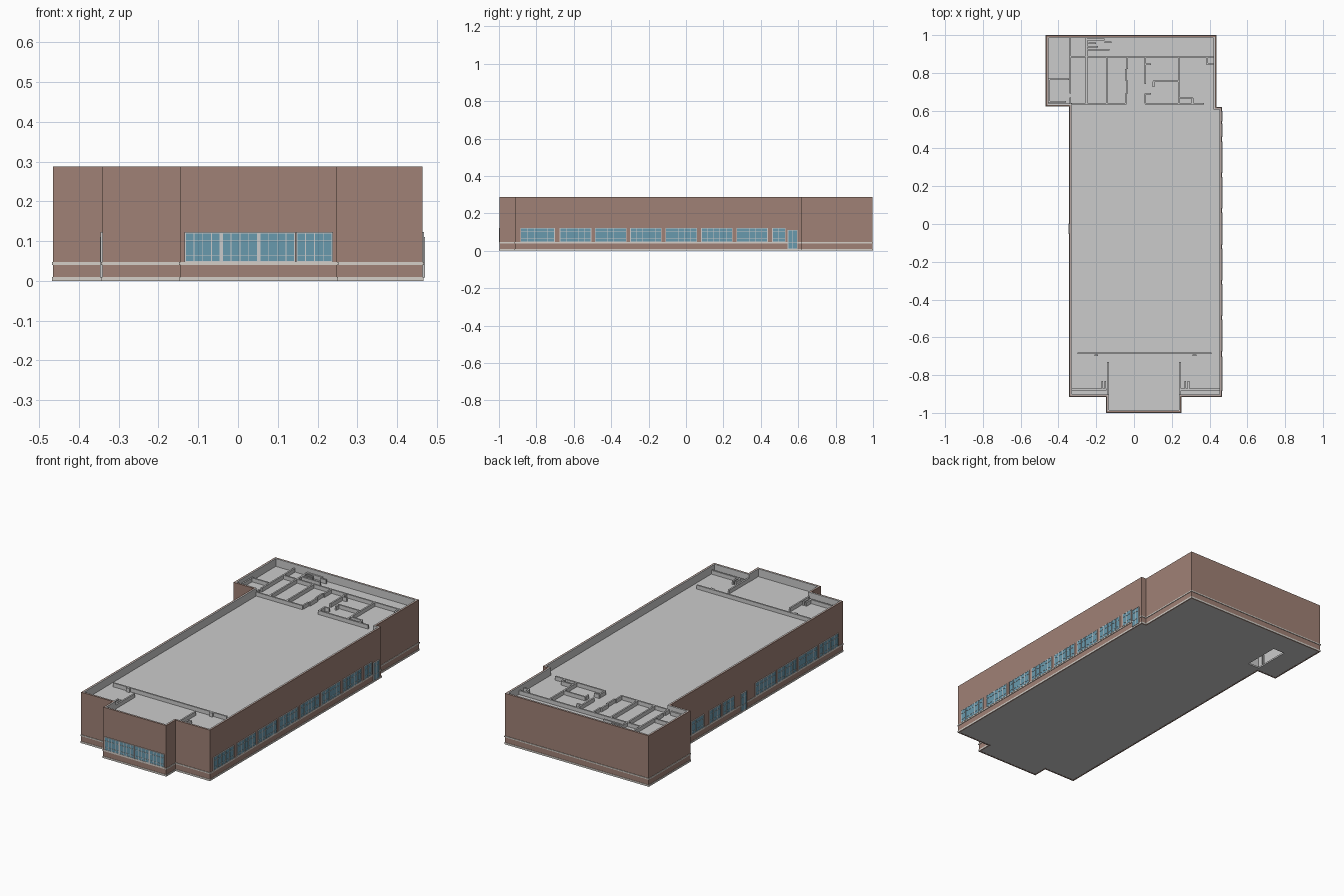
import bpy, bmesh
from mathutils import Vector

if "Cube" in bpy.data.objects:
    bpy.data.objects.remove(bpy.data.objects["Cube"])


def material(name, rgb):
    m = bpy.data.materials.new(name)
    m.diffuse_color = (*rgb, 1)
    m.use_nodes = True
    m.node_tree.nodes["Principled BSDF"].inputs["Base Color"].default_value = m.diffuse_color
    return m


BRICK = material("brick", (0.35, 0.22, 0.18))
STONE = material("pale_stone", (0.66, 0.62, 0.57))
GLASS = material("blue_glass", (0.14, 0.32, 0.42))
FRAME = material("window_frame", (0.58, 0.60, 0.60))

# Footprint, counter-clockwise: front bay, hall, rear block
PLAN = [(-.145, -.997), (.249, -.997), (.249, -.914), (.464, -.914),
        (.464, .617), (.434, .617), (.434, .997), (-.465, .997),
        (-.465, .625), (-.341, .625), (-.341, -.914), (-.145, -.914)]
TOP, ROOF = 0.287, 0.243


def finish(name, bm, mat=None):
    bmesh.ops.recalc_face_normals(bm, faces=bm.faces)
    me = bpy.data.meshes.new(name)
    bm.to_mesh(me)
    bm.free()
    ob = bpy.data.objects.new(name, me)
    if mat:
        me.materials.append(mat)
    bpy.context.collection.objects.link(ob)
    return ob


def offset(d):
    """Footprint pushed outwards by d (all corners are right angles)."""
    pts = [Vector(p) for p in PLAN]
    out = []
    for i, p in enumerate(pts):
        a = (p - pts[i - 1]).normalized()
        b = (pts[(i + 1) % len(pts)] - p).normalized()
        out.append(p + d * Vector((a.y + b.y, -a.x - b.x)))
    return out


def ring(name, d_out, d_in, z0, z1, mat=None):
    bm = bmesh.new()
    loops = [[bm.verts.new((p.x, p.y, z)) for p in offset(d)]
             for d, z in ((d_out, z0), (d_out, z1), (d_in, z1), (d_in, z0))]
    n = len(PLAN)
    for k in range(4):
        a, b = loops[k], loops[(k + 1) % 4]
        for i in range(n):
            j = (i + 1) % n
            bm.faces.new((a[i], a[j], b[j], b[i]))
    return finish(name, bm, mat)


def slab(name, d, z0, z1):
    bm = bmesh.new()
    f = bm.faces.new([bm.verts.new((p.x, p.y, z0)) for p in offset(d)])
    r = bmesh.ops.extrude_face_region(bm, geom=[f])
    vs = [v for v in r["geom"] if isinstance(v, bmesh.types.BMVert)]
    bmesh.ops.translate(bm, verts=vs, vec=(0, 0, z1 - z0))
    return finish(name, bm)


def add_box(bm, x0, x1, y0, y1, z0, z1):
    vs = bmesh.ops.create_cube(bm, size=1)["verts"]
    for v in vs:
        v.co = ((x0 + x1) / 2 + v.co.x * (x1 - x0),
                (y0 + y1) / 2 + v.co.y * (y1 - y0),
                (z0 + z1) / 2 + v.co.z * (z1 - z0))


# Outer shell: brick skin, grey lining, stone plinth and sill band
ring("brick_walls", 0, -.006, 0, TOP, BRICK)
ring("wall_lining", -.006, -.012, .002, TOP)
ring("plinth", .002, -.001, 0, .010, STONE)
ring("sill_band", .003, -.001, .040, .047, STONE)
slab("roof_deck", -.012, ROOF - .01, ROOF)

# Floor with stairwell opening
floor = slab("floor", -.005, .001, .010)
bm = bmesh.new()
add_box(bm, -.328, -.256, .65, .86, -.05, .05)
cutter = finish("stairwell_cutter", bm)
cutter.hide_render = True
cutter.display_type = 'WIRE'
mod = floor.modifiers.new("stairwell", 'BOOLEAN')
mod.object = cutter
mod.operation = 'DIFFERENCE'
mod.solver = 'EXACT'

# Inner partitions, standing just above the roof deck
H_WALLS = [(.885, -.341, .43), (.637, -.34, -.04), (.766, -.452, -.345),
           (.647, -.452, -.36), (.637, .058, .37), (.755, .10, .235),
           (.690, .058, .09), (.668, .235, .31), (.847, .385, .425),
           (.845, .058, .09), (.977, -.25, -.155), (.957, -.24, -.20),
           (.938, -.25, -.19), (.962, -.155, -.12), (.922, -.25, -.13),
           (-.685, -.30, .41), (-.695, -.21, -.19), (-.695, .31, .33),
           (-.876, -.33, -.145), (-.876, .25, .452)]
V_WALLS = [(-.337, .69, .985), (-.337, .63, .67), (-.251, .64, .985),
           (-.145, .64, .885), (-.043, .64, .69), (-.036, .69, .76),
           (-.043, .76, .82), (-.036, .82, .885), (-.450, .645, .766),
           (.060, .637, .69), (.060, .74, .885), (.237, .637, .885),
           (.103, .725, .755), (.310, .637, .668), (.387, .847, .885),
           (-.138, -.985, -.73), (.243, -.985, -.73), (-.168, -.876, -.83),
           (-.152, -.876, -.83), (.272, -.876, -.83), (.288, -.876, -.83)]
bm = bmesh.new()
T = .0045
for y, a, b in H_WALLS:
    add_box(bm, a, b, y - T, y + T, .005, ROOF + .022)
for x, a, b in V_WALLS:
    add_box(bm, x - T, x + T, a, b, .005, ROOF + .0215)
finish("partitions", bm)


def glazing(name, axis, pos, sign, units):
    """Framed panes on the wall plane axis = pos; unit = u0, u1, z0, z1, cols, rows."""
    glass, frame = bmesh.new(), bmesh.new()

    def put(bm, u0, u1, z0, z1, depth):
        w = sorted((pos - sign * .002, pos + sign * depth))
        if axis == 'x':
            add_box(bm, *w, u0, u1, z0, z1)
        else:
            add_box(bm, u0, u1, *w, z0, z1)

    for u0, u1, z0, z1, cols, rows in units:
        put(glass, u0, u1, z0, z1, .0025)
        for i in range(cols + 1):
            t = .002 if i in (0, cols) else .001
            u = u0 + (u1 - u0) * i / cols
            put(frame, u - t, u + t, z0 - .0015, z1 + .0015, .004)
        for r in (0, *rows, 1):
            t = .0015 if r in (0, 1) else .0008
            z = z0 + (z1 - z0) * r
            put(frame, u0, u1, z - t, z + t, .0038)
    finish(name + "_glass", glass, GLASS)
    finish(name + "_frames", frame, FRAME)


ROWS = (.22, .72)
# Front bay: four equal windows
glazing("front_windows", 'y', -.997, -1,
        [(-.133 + .0935 * i, -.133 + .0935 * i + .089, .049, .121, 4, ROWS) for i in range(4)])
# Long sides: window strips and doors
right = [(-.883, -.703), (-.673, -.508), (-.485, -.32), (-.297, -.132), (-.108, .058),
         (.083, .247), (.272, .436)]
glazing("right_windows", 'x', .464, 1,
        [(a, b, .049, .121, 5, ROWS) for a, b in right] + [(.463, .53, .049, .121, 2, ROWS)])
left = [(-.87, -.703), (-.683, -.516), (-.496, -.329), (-.309, -.13),
        (.06, .16), (.18, .28), (.33, .44), (.46, .58)]
glazing("left_windows", 'x', -.341, -1,
        [(a, b, .049, .121, 5 if a < 0 else 3, ROWS) for a, b in left])
glazing("right_door", 'x', .4655, 1, [(.545, .595, .010, .109, 2, (.33, .78))])
glazing("left_door", 'x', -.3425, -1, [(-.05, .0, .010, .109, 2, (.33, .78))])
